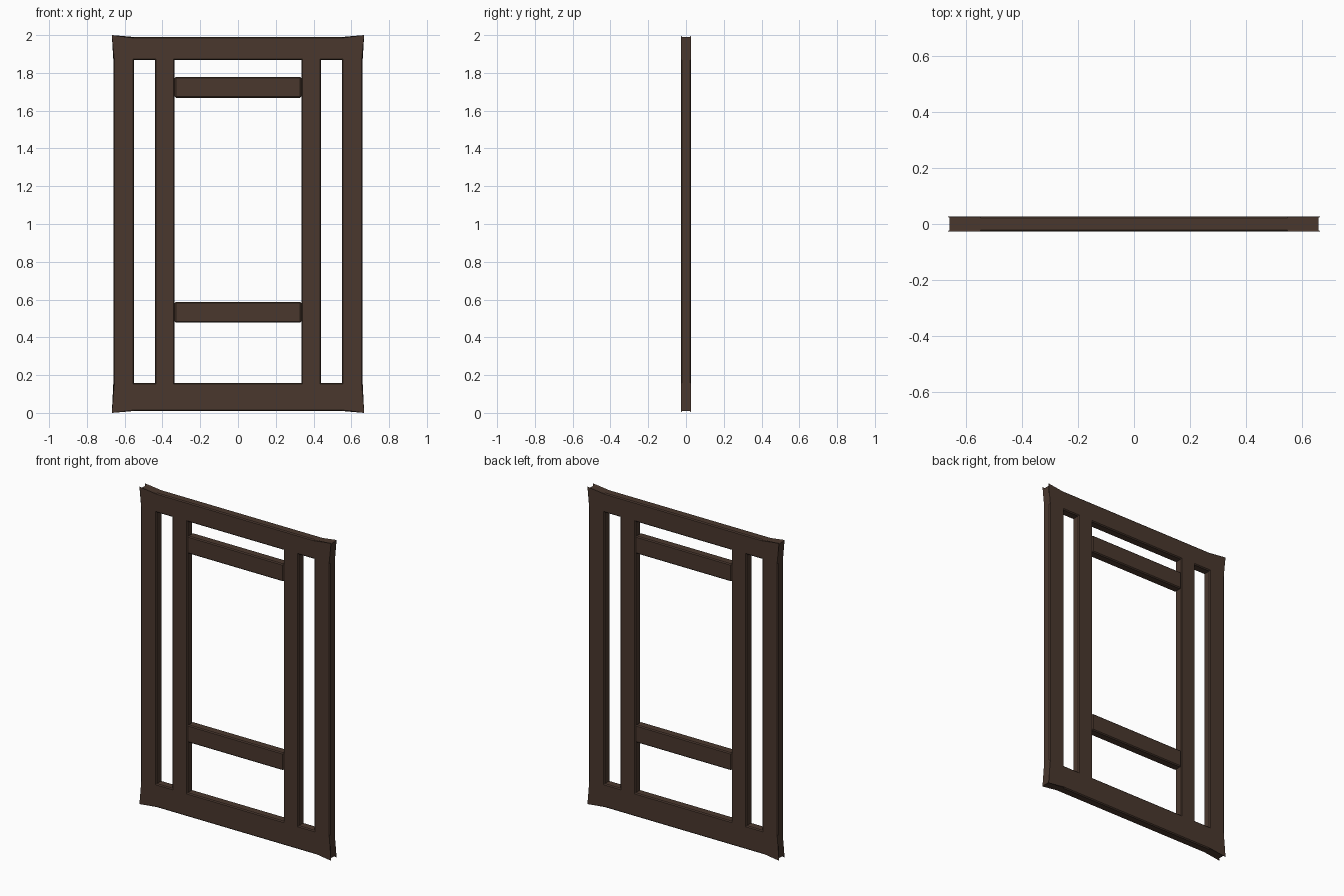
import bpy, bmesh
from mathutils import Vector

if "Cube" in bpy.data.objects:
    bpy.data.objects.remove(bpy.data.objects["Cube"])

T = 0.0275      # half thickness
BEV = 0.006

wood = bpy.data.materials.new("dark_wood")
wood.diffuse_color = (0.068, 0.039, 0.027, 1)
wood.use_nodes = True
wood.node_tree.nodes["Principled BSDF"].inputs["Base Color"].default_value = wood.diffuse_color


def finish(bm, name):
    bmesh.ops.recalc_face_normals(bm, faces=bm.faces)
    me = bpy.data.meshes.new(name)
    bm.to_mesh(me)
    bm.free()
    me.materials.append(wood)
    ob = bpy.data.objects.new(name, me)
    bpy.context.collection.objects.link(ob)
    return ob


# Outer frame: grid of cells with three openings left out
xs = [-0.66, -0.55, -0.44, -0.335, 0.335, 0.44, 0.55, 0.66]
zs = [0.01, 0.158, 1.868, 1.99]
bm = bmesh.new()
grid = [[bm.verts.new((x, -T, z)) for z in zs] for x in xs]
for i in range(len(xs) - 1):
    for j in range(len(zs) - 1):
        if j == 1 and i in (1, 3, 5):
            continue
        bm.faces.new((grid[i][j], grid[i + 1][j], grid[i + 1][j + 1], grid[i][j + 1]))
ext = bmesh.ops.extrude_face_region(bm, geom=bm.faces[:], use_keep_orig=True)
bmesh.ops.translate(bm, vec=(0, 2 * T, 0),
                    verts=[g for g in ext["geom"] if isinstance(g, bmesh.types.BMVert)])
bmesh.ops.recalc_face_normals(bm, faces=bm.faces)

# Chamfer the rims on the front and back
rims = [e for e in bm.edges
        if len(e.link_faces) == 2 and e.calc_face_angle() > 1
        and abs(e.verts[0].co.y - e.verts[1].co.y) < 1e-5]
bmesh.ops.bevel(bm, geom=rims, offset=BEV, segments=1, affect='EDGES')

# Flare the outer corners of the front and back faces
for v in bm.verts:
    x, y, z = v.co
    if abs(y) > T - 0.001 and abs(x) > 0.64 and abs(z - 1) > 0.97:
        v.co = Vector((0.668 if x > 0 else -0.668, y, 2.0 if z > 1 else 0.0))
finish(bm, "panel_frame")


# Cross rails between the inner stiles
def rail(name, z0, z1):
    bm = bmesh.new()
    bmesh.ops.create_cube(bm, size=1)
    bmesh.ops.scale(bm, vec=(0.67, 2 * T, z1 - z0), verts=bm.verts)
    bmesh.ops.translate(bm, vec=(0, 0, (z0 + z1) / 2), verts=bm.verts)
    bmesh.ops.bevel(bm, geom=bm.edges[:], offset=BEV, segments=1, affect='EDGES')
    finish(bm, name)


rail("upper_cross_rail", 1.668, 1.778)
rail("lower_cross_rail", 0.478, 0.588)
